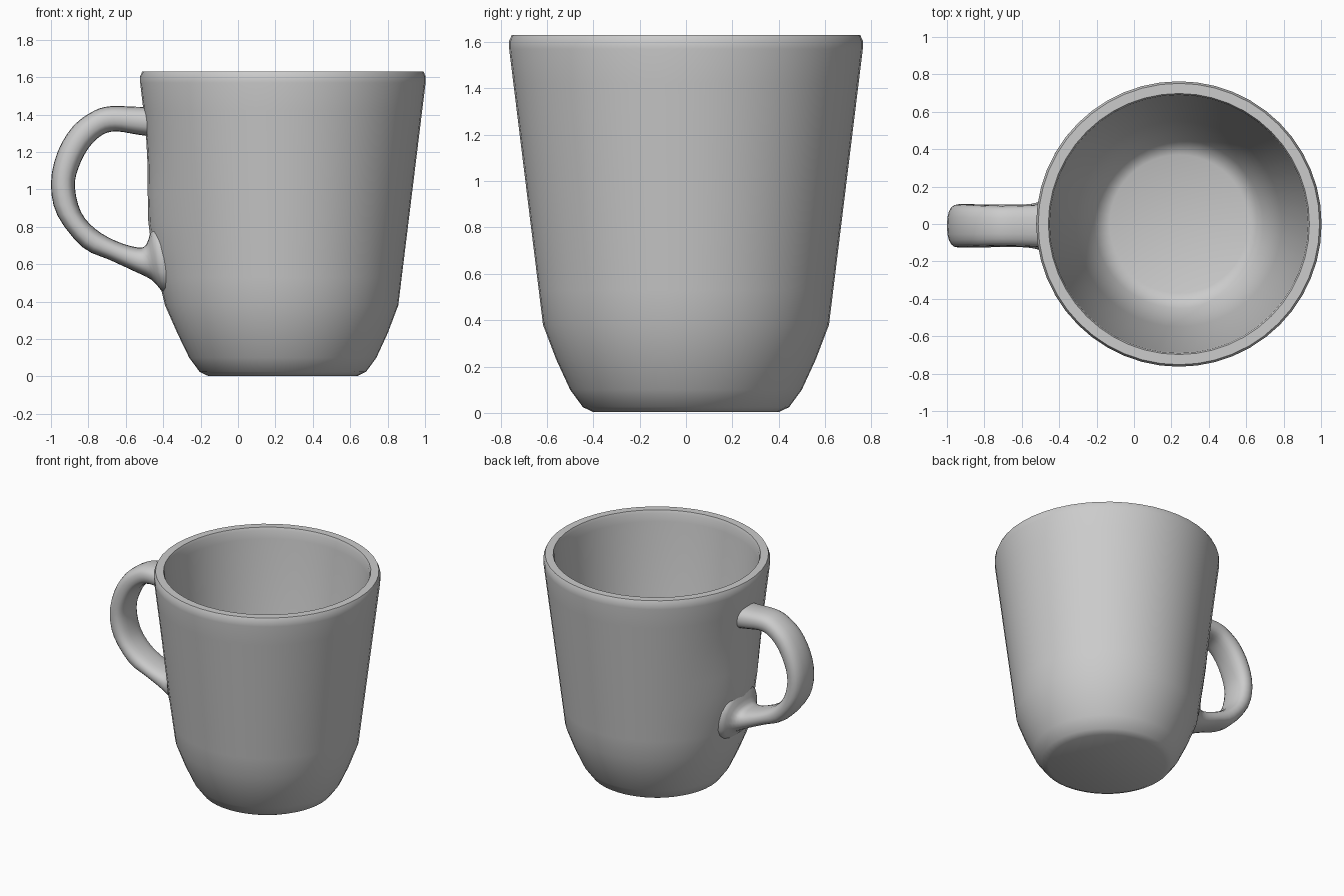
import bpy, bmesh, math
from mathutils import Vector

if "Cube" in bpy.data.objects:
    bpy.data.objects.remove(bpy.data.objects["Cube"])

CX = 0.24  # axis of the cup


def spline(pts, steps):
    """Catmull-Rom resampling of a list of tuples."""
    p = [Vector(q) for q in pts]
    p = [2 * p[0] - p[1]] + p + [2 * p[-1] - p[-2]]
    out = []
    for i in range(1, len(p) - 2):
        a, b, c, d = p[i - 1:i + 3]
        for k in range(steps):
            t = k / steps
            out.append(0.5 * (2 * b + (c - a) * t + (2 * a - 5 * b + 4 * c - d) * t ** 2
                              + (3 * b - a - 3 * c + d) * t ** 3))
    return out + [p[-2]]


def loft(name, rings, angle):
    """Skin closed rings of points, cap both ends and shade smooth."""
    bm = bmesh.new()
    loops = [[bm.verts.new(p) for p in ring] for ring in rings]
    n = len(loops[0])
    for a, b in zip(loops, loops[1:]):
        for i in range(n):
            j = (i + 1) % n
            bm.faces.new((a[i], a[j], b[j], b[i]))
    bm.faces.new(loops[0])
    bm.faces.new(loops[-1])
    bmesh.ops.recalc_face_normals(bm, faces=bm.faces)
    me = bpy.data.meshes.new(name)
    bm.to_mesh(me)
    bm.free()
    ob = bpy.data.objects.new(name, me)
    bpy.context.collection.objects.link(ob)
    bpy.ops.object.select_all(action='DESELECT')
    bpy.context.view_layer.objects.active = ob
    ob.select_set(True)
    bpy.ops.object.shade_smooth_by_angle(angle=math.radians(angle))
    return ob


# Cup: outer wall up to the rim, then inner wall down to the floor
outer = [(0.40, 0.003), (0.445, 0.025), (0.50, 0.10), (0.56, 0.23), (0.617, 0.38)]
outer += [(0.617 + 0.146 * t / 8, 0.38 + 1.19 * t / 8) for t in range(1, 9)]
outer += [(0.763, 1.605), (0.752, 1.63)]
inner = [(0.698, 1.63), (0.69, 1.61), (0.685, 1.55), (0.55, 0.42), (0.51, 0.27),
         (0.45, 0.14), (0.41, 0.095), (0.37, 0.08)]


def cup_ring(r, z, bulge):
    ring = []
    for i in range(48):
        a = 2 * math.pi * i / 48
        # the wall swells gently toward the lower handle joint
        swell = bulge * max(0, -math.cos(a)) ** 10 * math.exp(-((z - 0.76) / 0.33) ** 2)
        ring.append(Vector((CX + (r + swell) * math.cos(a), (r + swell) * math.sin(a), z)))
    return ring


loft("cup", [cup_ring(r, z, 0.05) for r, z in outer] +
     [cup_ring(r, z, 0) for r, z in inner], 40)

# Handle: outer x, z / inner x, z / half width at each station
stations = [
    ((-0.45, 1.44, 0), (-0.45, 1.28, 0), 0.118),
    ((-0.55, 1.442, 0), (-0.55, 1.295, 0), 0.112),
    ((-0.68, 1.445, 0), (-0.65, 1.31, 0), 0.108),
    ((-0.77, 1.42, 0), (-0.725, 1.292, 0), 0.108),
    ((-0.88, 1.34, 0), (-0.80, 1.22, 0), 0.112),
    ((-0.965, 1.20, 0), (-0.855, 1.11, 0), 0.115),
    ((-1.00, 1.03, 0), (-0.872, 1.01, 0), 0.116),
    ((-0.965, 0.86, 0), (-0.84, 0.88, 0), 0.116),
    ((-0.83, 0.69, 0), (-0.765, 0.79, 0), 0.115),
    ((-0.69, 0.625, 0), (-0.655, 0.725, 0), 0.113),
    ((-0.56, 0.565, 0), (-0.54, 0.69, 0), 0.118),
    ((-0.46, 0.515, 0), (-0.49, 0.705, 0), 0.145),
    ((-0.40, 0.45, 0), (-0.455, 0.80, 0), 0.20),
    ((-0.35, 0.44, 0), (-0.39, 0.82, 0), 0.20),
]
outs = spline([s[0] for s in stations], 3)
ins = spline([s[1] for s in stations], 3)
wide = spline([(s[2], 0) for s in stations], 3)


def squash(v):
    return math.copysign(abs(v) ** 0.8, v)  # slightly squared oval


rings = []
for o, i, w in zip(outs, ins, wide):
    mid, half = (o + i) / 2, (o - i) / 2
    ring = []
    for k in range(20):
        a = 2 * math.pi * k / 20
        p = mid + half * squash(math.cos(a))
        ring.append(Vector((p.x, -0.01 + w.x * squash(math.sin(a)), p.y)))
    rings.append(ring)
loft("handle", rings, 60)
